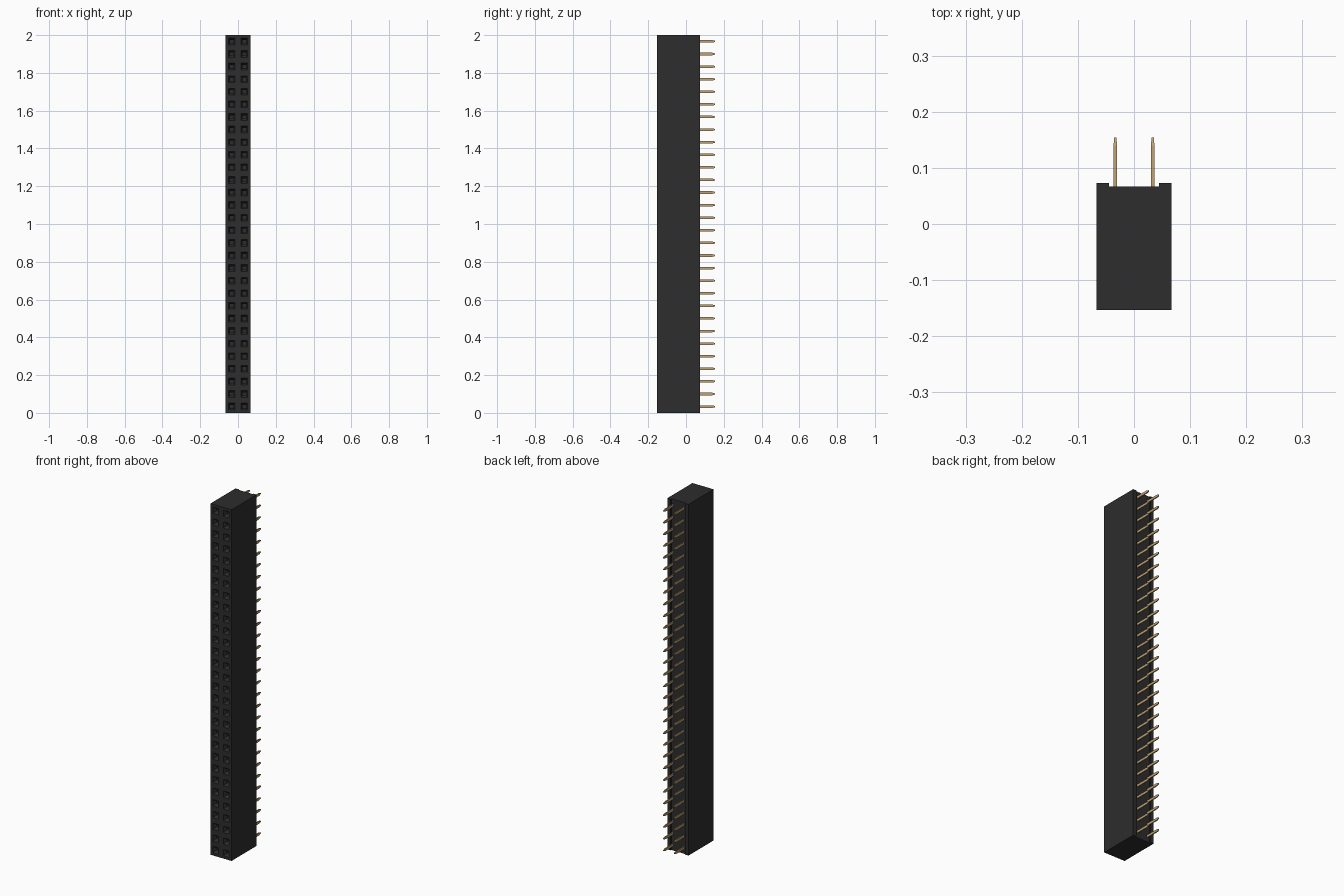
import bpy
import bmesh
from mathutils import Matrix, Vector

if "Cube" in bpy.data.objects:
    bpy.data.objects.remove(bpy.data.objects["Cube"], do_unlink=True)

ROWS = 30
PITCH = 2 / ROWS
FRONT, BACK, RECESS = -0.153, 0.073, 0.067
TIP = 0.154


def material(name, color):
    mat = bpy.data.materials.new(name)
    mat.use_nodes = True
    mat.diffuse_color = color
    mat.node_tree.nodes["Principled BSDF"].inputs["Base Color"].default_value = color
    return mat


def make_object(name, bm, mat):
    mesh = bpy.data.meshes.new(name)
    bm.to_mesh(mesh)
    bm.free()
    mesh.materials.append(mat)
    obj = bpy.data.objects.new(name, mesh)
    bpy.context.collection.objects.link(obj)
    return obj


black = material("black plastic", (0.026, 0.026, 0.026, 1))
gold = material("gold metal", (0.53, 0.37, 0.17, 1))

# Housing: channelled profile extruded upwards
bm = bmesh.new()
half = [(PITCH, FRONT), (PITCH, BACK), (0.045, BACK), (0.045, RECESS)]
profile = half + [(-x, y) for x, y in reversed(half)]
base = bm.faces.new([bm.verts.new((x, y, 0)) for x, y in profile])
top = bmesh.ops.extrude_face_region(bm, geom=[base], use_keep_orig=True)["geom"]
bmesh.ops.translate(bm, vec=(0, 0, 2), verts=[v for v in top if isinstance(v, bmesh.types.BMVert)])
bmesh.ops.recalc_face_normals(bm, faces=bm.faces[:])

# Front wall: one cell per socket, replacing the plain front face
bmesh.ops.delete(bm, geom=[f for f in bm.faces if f.normal.y < -0.9], context="FACES_ONLY")
place = (Matrix.Translation((0, FRONT, 1)) @ Matrix.Rotation(1.5707963, 4, "X")
         @ Matrix.Diagonal((PITCH, 1, 1, 1)))
grid = bmesh.ops.create_grid(bm, x_segments=2, y_segments=ROWS, size=1, matrix=place)
cells = list({f for v in grid["verts"] for f in v.link_faces})
bm.normal_update()
for f in cells:
    if f.normal.y > 0:
        f.normal_flip()

# Sockets: tapered lead-in, then a deep square hole
for thickness, depth in ((0.0155, 0), (0.009, -0.014), (0.0001, -0.12)):
    bmesh.ops.inset_individual(bm, faces=cells, thickness=thickness, depth=depth,
                               use_even_offset=True)
    bm.normal_update()
make_object("housing", bm, black)

# Pins: flat blades with tapered tips
bm = bmesh.new()
for row in range(ROWS):
    for side in (-1, 1):
        center = Vector((side * PITCH / 2, 0, (row + 0.5) * PITCH))
        rings = []
        for y, w, h in ((RECESS - 0.01, 0.003, 0.0068), (TIP - 0.014, 0.003, 0.0068),
                        (TIP, 0.0022, 0.003)):
            corners = ((-w, -h), (w, -h), (w, h), (-w, h))
            rings.append([bm.verts.new(center + Vector((x, y, z))) for x, z in corners])
        for a, b in zip(rings, rings[1:]):
            for i in range(4):
                j = (i + 1) % 4
                bm.faces.new((a[i], a[j], b[j], b[i]))
        bm.faces.new(rings[0])
        bm.faces.new(rings[-1])
bmesh.ops.recalc_face_normals(bm, faces=bm.faces[:])
make_object("pins", bm, gold)
